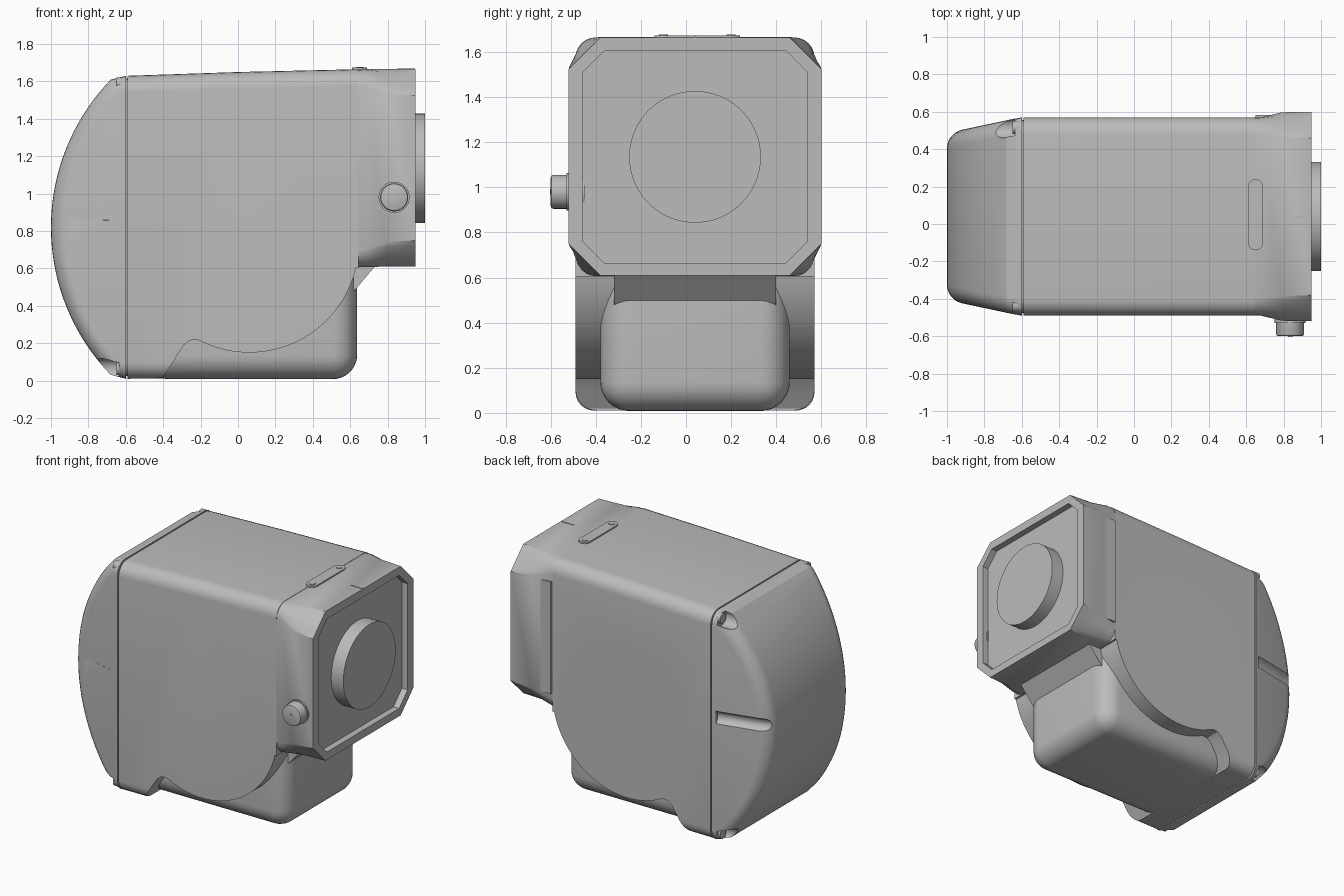
import bpy, bmesh, math
from mathutils import Vector

cube = bpy.data.objects.get("Cube")
if cube:
    bpy.data.objects.remove(cube)

MID = 0.04  # y of the housing's centre plane
grey = bpy.data.materials.new("housing grey")
grey.use_nodes = True
grey.diffuse_color = (0.5, 0.5, 0.5, 1)
grey.node_tree.nodes["Principled BSDF"].inputs["Base Color"].default_value = (0.5, 0.5, 0.5, 1)


def finish(name, bm):
    bmesh.ops.recalc_face_normals(bm, faces=bm.faces)
    mesh = bpy.data.meshes.new(name)
    bm.to_mesh(mesh)
    bm.free()
    mesh.materials.append(grey)
    ob = bpy.data.objects.new(name, mesh)
    bpy.context.collection.objects.link(ob)
    return ob


def activate(ob):
    bpy.ops.object.select_all(action='DESELECT')
    ob.select_set(True)
    bpy.context.view_layer.objects.active = ob


def smooth(ob, angle=30):
    activate(ob)
    bpy.ops.object.shade_smooth_by_angle(angle=math.radians(angle))


def cut(ob, cutter):
    mod = ob.modifiers.new("cut", 'BOOLEAN')
    mod.operation = 'DIFFERENCE'
    mod.solver = 'EXACT'
    mod.object = cutter
    activate(ob)
    bpy.ops.object.modifier_apply(modifier=mod.name)
    bpy.data.objects.remove(cutter)


def rod(name, start, end, radius, sides=48, bevel=0):
    """Cylinder between two points."""
    a, b = Vector(start), Vector(end)
    bm = bmesh.new()
    bmesh.ops.create_cone(bm, cap_ends=True, segments=sides, radius1=radius,
                          radius2=radius, depth=(b - a).length)
    if bevel:
        rim = [e for e in bm.edges if all(v.co.z > 0 for v in e.verts)]
        bmesh.ops.bevel(bm, geom=rim, offset=bevel, segments=2, affect='EDGES', profile=0.5)
    turn = (b - a).to_track_quat('Z', 'Y').to_matrix()
    for v in bm.verts:
        v.co = turn @ v.co + (a + b) / 2
    return finish(name, bm)


def box(name, low, high, radius=0, segments=6):
    bm = bmesh.new()
    bmesh.ops.create_cube(bm, size=1)
    for v in bm.verts:
        v.co = [l if c < 0 else h for c, l, h in zip(v.co, low, high)]
    if radius:
        bmesh.ops.bevel(bm, geom=bm.edges[:], offset=radius, segments=segments,
                        affect='EDGES', profile=0.5)
    return finish(name, bm)


def prism(points, half):
    """Side profile in x and z, extruded across the centre plane."""
    bm = bmesh.new()
    face = bm.faces.new([bm.verts.new((x, MID - half, z)) for x, z in points])
    new = bmesh.ops.extrude_face_region(bm, geom=[face])["geom"]
    for v in new:
        if isinstance(v, bmesh.types.BMVert):
            v.co.y = MID + half
    return bm


def section(x, half, low, high, radius, flat, steps=6):
    """Rectangle with rounded (flat=0) or chamfered (flat=1) corners."""
    ring = []
    corners = ((1, 1), (-1, 1), (-1, -1), (1, -1))
    for k, (sy, sz) in enumerate(corners):
        cy = MID + sy * (half - radius)
        cz = high - radius if sz > 0 else low + radius
        for i in range(steps + 1):
            t = i / steps
            a = math.pi / 2 * (k + t)
            p, q = math.pi / 2 * k, math.pi / 2 * (k + 1)
            c = (1 - flat) * math.cos(a) + flat * ((1 - t) * math.cos(p) + t * math.cos(q))
            s = (1 - flat) * math.sin(a) + flat * ((1 - t) * math.sin(p) + t * math.sin(q))
            ring.append((x, cy + radius * c, cz + radius * s))
    return ring


def loft(name, sections):
    bm = bmesh.new()
    rings = [[bm.verts.new(p) for p in section(*s)] for s in sections]
    for a, b in zip(rings, rings[1:]):
        for i in range(len(a)):
            j = (i + 1) % len(a)
            bm.faces.new((a[i], a[j], b[j], b[i]))
    bm.faces.new(rings[0])
    bm.faces.new(rings[-1])
    return finish(name, bm)


# Main housing with a curved cut-out along the lower sides
housing = loft("main_housing", [(-0.59, 0.53, 0.01, 1.63, 0.09, 0),
                                (0, 0.53, 0.015, 1.65, 0.09, 0),
                                (0.645, 0.53, 0.02, 1.665, 0.09, 0)])
AX, AZ = 0.06, 0.736  # centre of the round side
outline = [(-0.4, -0.1), (-0.4, 0.02), (-0.29, 0.19), (-0.26, 0.215), (-0.22, 0.22)]
for i in range(33):
    a = math.radians(-111 + 98 * i / 32)
    outline.append((AX + 0.586 * math.cos(a), AZ + 0.586 * math.sin(a)))
outline += [(0.8, 0.61), (0.8, -0.1)]
cut(housing, finish("arch_cutter", prism(outline, 0.8)))

# Stepped round recess on the back
for radius, floor in ((0.52, 0.545), (0.46, 0.51)):
    cut(housing, rod("recess_cutter", (AX, floor, AZ), (AX, 0.7, AZ), radius, 72))
smooth(housing)

# Narrow lower body and the sloping web below the front frame
smooth(box("lower_body", (-0.5, MID - 0.42, 0.008), (0.637, MID + 0.42, 0.8), 0.13, 8))
finish("front_web", prism([(0.55, 0.42), (0.63, 0.49), (0.74, 0.62), (0.55, 0.62)], 0.36))

# Front frame flaring into a chamfered rim with a recessed panel
smooth(loft("front_frame", [(0.6, 0.527, 0.605, 1.66, 0.09, 0),
                            (0.68, 0.53, 0.607, 1.665, 0.095, 0),
                            (0.79, 0.557, 0.61, 1.666, 0.13, 0.7),
                            (0.95, 0.56, 0.61, 1.664, 0.14, 1),
                            (0.95, 0.498, 0.665, 1.605, 0.095, 1),
                            (0.905, 0.498, 0.665, 1.605, 0.095, 1)]), 25)
smooth(rod("front_disc", (0.89, MID, 1.135), (1, MID, 1.135), 0.292, 72))
box("side_step", (0.65, 0.5, 0.73), (0.77, 0.582, 1.52))

# Curved rear cap with tapered sides
R, CX, CZ = 1.135, 0.135, 0.82
profile = [(-0.6, 1.63)]
for i in range(37):
    a = math.radians(136 + 88 * i / 36)
    profile.append((CX + R * math.cos(a), CZ + R * math.sin(a)))
profile.append((-0.6, 0.01))
bm = prism(profile, 0.53)
for v in bm.verts:
    shrink = 1 - 0.4 * max(0, -0.61 - v.co.x)
    v.co.y = MID + (v.co.y - MID) * shrink
bm.normal_update()
rims = [e for e in bm.edges if abs(e.verts[0].co.y - e.verts[1].co.y) < 0.1
        and min(v.co.x for v in e.verts) < -0.61]
bmesh.ops.bevel(bm, geom=rims, offset=0.08, segments=6, affect='EDGES', profile=0.5)
cap = finish("rear_cap", bm)
for s in (-1, 1):
    # Scooped finger groove, then screw pockets at the corners
    cut(cap, rod("groove_cutter", (-0.63, MID + s * 0.535, 0.9),
                 (-1, MID + s * 0.453, 0.905), 0.045, 24))
    for z in (1.585, 0.065):
        y = MID + s * 0.475
        cut(cap, rod("pocket_cutter", (-0.635, y, z), (-0.95, y, z), 0.055, 24))
        smooth(rod("cap_screw", (-0.6, y, z), (-0.65, y, z), 0.035, 20))
smooth(cap)

# Core showing in the seam between cap and housing
smooth(loft("seam_core", [(-0.62, 0.515, 0.025, 1.615, 0.08, 0),
                          (-0.57, 0.515, 0.025, 1.615, 0.08, 0)]))

# Side knob with collar and centre pin
KX, KZ = 0.835, 0.98
smooth(rod("knob", (KX, -0.45, KZ), (KX, -0.6, KZ), 0.075, 40, 0.012))
smooth(rod("knob_collar", (KX, -0.45, KZ), (KX, -0.53, KZ), 0.083, 40))
rod("knob_pin", (KX, -0.59, KZ), (KX, -0.603, KZ), 0.012, 12)

# Capsule plate with two screws, and index mark on top
bm = bmesh.new()
capsule = []
for i in range(26):
    a = math.pi * (i if i < 13 else i - 1) / 12
    capsule.append((0.65 + 0.04 * math.cos(a), 0.05 + (0.15 if i < 13 else -0.15) + 0.04 * math.sin(a)))
face = bm.faces.new([bm.verts.new((x, y, 1.655)) for x, y in capsule])
for g in bmesh.ops.extrude_face_region(bm, geom=[face])["geom"]:
    if isinstance(g, bmesh.types.BMVert):
        g.co.z = 1.674
smooth(finish("top_plate", bm))
for y in (-0.1, 0.2):
    rod("plate_screw", (0.65, y, 1.66), (0.65, y, 1.678), 0.02, 20)
box("index_mark", (0.85, 0.035, 1.66), (0.945, 0.045, 1.668))
